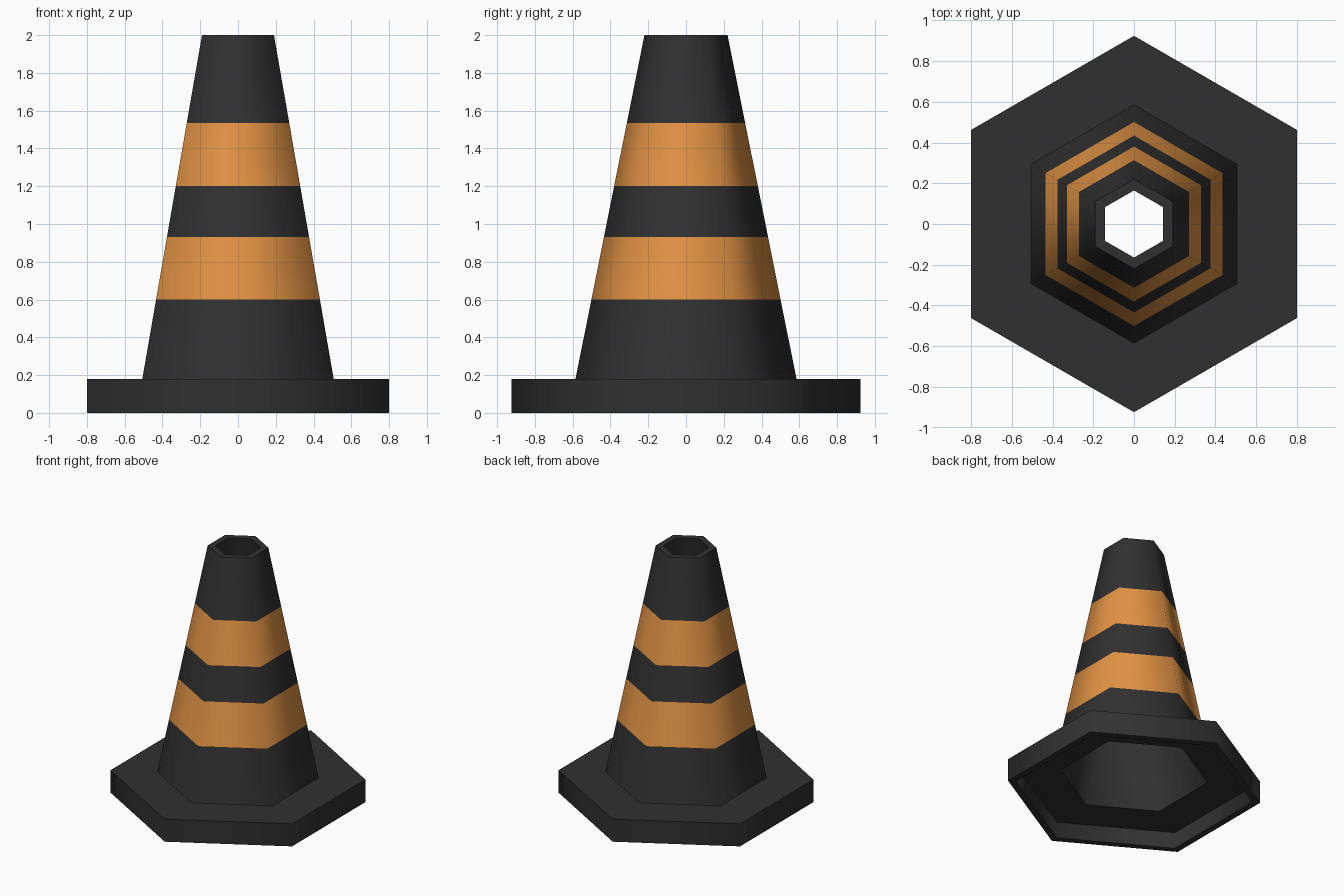
import bpy, bmesh, math

if "Cube" in bpy.data.objects:
    bpy.data.objects.remove(bpy.data.objects["Cube"])

SIDES = 6


def material(name, rgb):
    m = bpy.data.materials.new(name)
    m.diffuse_color = (*rgb, 1.0)
    m.use_nodes = True
    m.node_tree.nodes["Principled BSDF"].inputs["Base Color"].default_value = m.diffuse_color
    return m


black = material("black rubber", (0.03, 0.03, 0.03))
orange = material("orange stripe", (0.75, 0.29, 0.058))


def cone_radius(z):
    """Corner radius of the outer cone wall at height z."""
    return 0.585 + (0.22 - 0.585) * (z - 0.18) / 1.82


# Closed wall profile (corner radius, z): outside going up, inside coming down
outer = [(0.924, 0.0), (0.924, 0.18)]
outer += [(cone_radius(z), z) for z in (0.18, 0.60, 0.932, 1.20, 1.535, 2.0)]
inner = [(0.165, 2.0), (0.538, 0.13), (0.867, 0.13), (0.867, 0.0)]
profile = outer + inner
stripe_segments = {3, 5}  # outer wall segments that carry the stripes

# Hollow six-sided cone and base, corners pointing along y
bm = bmesh.new()
rings = []
for r, z in profile:
    ring = []
    for k in range(SIDES):
        a = math.pi / 2 + k * math.tau / SIDES
        ring.append(bm.verts.new((r * math.cos(a), r * math.sin(a), z)))
    rings.append(ring)
for i, low in enumerate(rings):
    high = rings[(i + 1) % len(rings)]
    for k in range(SIDES):
        n = (k + 1) % SIDES
        face = bm.faces.new((low[k], low[n], high[n], high[k]))
        face.material_index = 1 if i in stripe_segments else 0
bmesh.ops.recalc_face_normals(bm, faces=bm.faces[:])

mesh = bpy.data.meshes.new("traffic_cone")
bm.to_mesh(mesh)
bm.free()
mesh.materials.append(black)
mesh.materials.append(orange)
cone = bpy.data.objects.new("traffic_cone", mesh)
bpy.context.collection.objects.link(cone)

# Soft shading around the sides, sharp rims
bpy.context.view_layer.objects.active = cone
cone.select_set(True)
bpy.ops.object.shade_smooth_by_angle(angle=math.radians(65))
